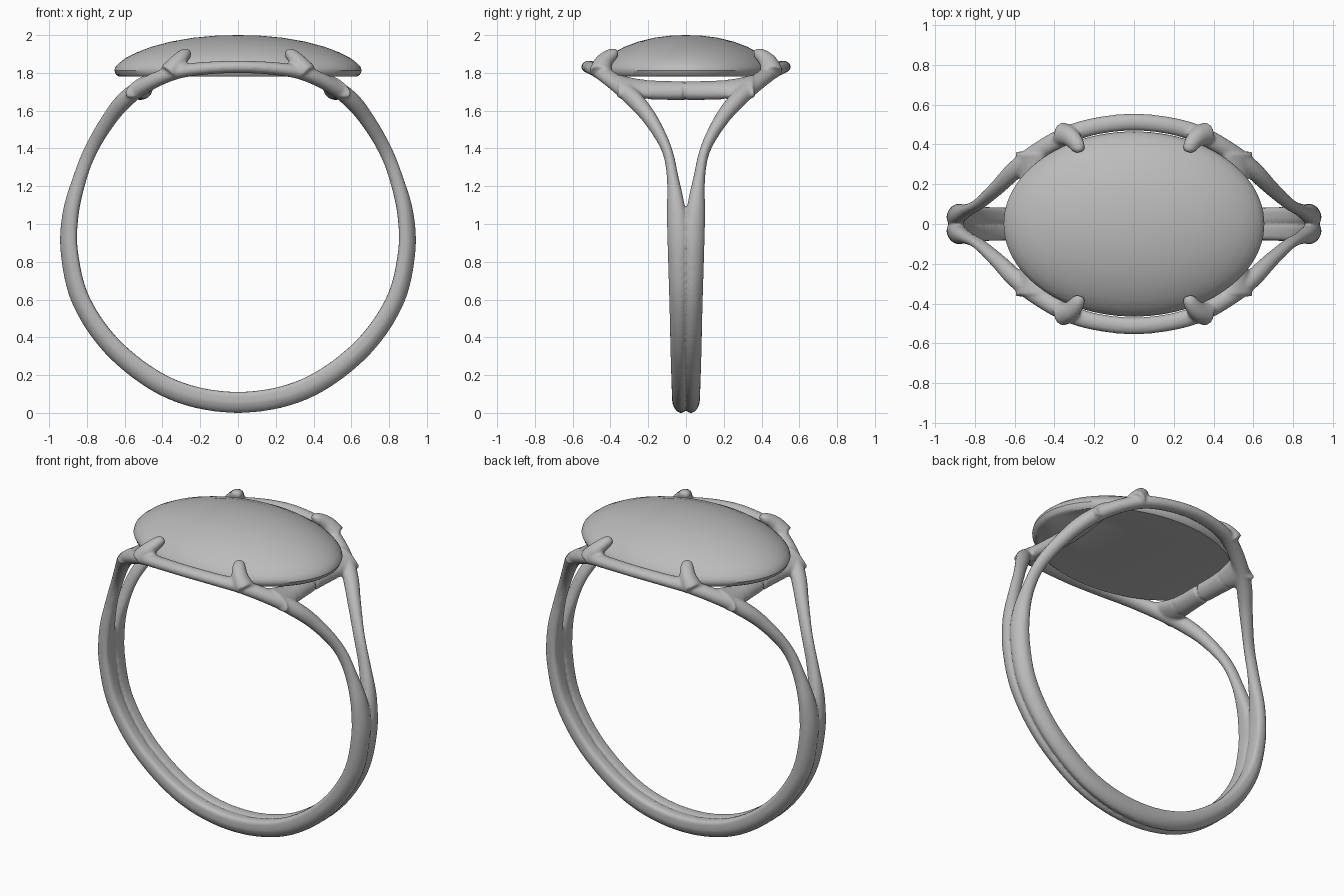
import bpy, bmesh, math
from mathutils import Vector

cube = bpy.data.objects.get("Cube")
if cube:
    bpy.data.objects.remove(cube, do_unlink=True)

grey = bpy.data.materials.new("plain grey")
grey.use_nodes = True
grey.diffuse_color = (0.5, 0.5, 0.5, 1)
grey.node_tree.nodes["Principled BSDF"].inputs["Base Color"].default_value = (0.5, 0.5, 0.5, 1)

CENTRE = Vector((0, 0, 0.96))   # centre of the finger hole


def spline(st, closed, steps=8):
    """Catmull-Rom samples through stations (x, y, z, half width, half thickness)."""
    n = len(st)
    pick = (lambda i: st[i % n]) if closed else (lambda i: st[max(0, min(n - 1, i))])
    out = []
    for i in range(n if closed else n - 1):
        p = [pick(i + k) for k in (-1, 0, 1, 2)]
        for j in range(steps):
            t = j / steps
            out.append([0.5 * (2 * b + (c - a) * t + (2 * a - 5 * b + 4 * c - d) * t * t
                               + (3 * b - a - 3 * c + d) * t ** 3) for a, b, c, d in zip(*p)])
    if not closed:
        out.append(list(st[-1]))
    return out


def finish(name, bm):
    bmesh.ops.recalc_face_normals(bm, faces=bm.faces)
    me = bpy.data.meshes.new(name)
    bm.to_mesh(me)
    bm.free()
    me.materials.append(grey)
    ob = bpy.data.objects.new(name, me)
    bpy.context.collection.objects.link(ob)
    return ob


def sweep(name, stations, closed=False, side=0, sides=24):
    """Sweep a rounded section; side keeps a band half on its own side of y = 0."""
    pts = spline(stations, closed)
    n = len(pts)
    bm = bmesh.new()
    rings = []
    for i, (x, y, z, w, t) in enumerate(pts):
        p = Vector((x, y, z))
        a = pts[(i - 1) % n] if closed else pts[max(i - 1, 0)]
        b = pts[(i + 1) % n] if closed else pts[min(i + 1, n - 1)]
        tan = (Vector(b[:3]) - Vector(a[:3])).normalized()
        out = p - CENTRE
        out.y = 0
        out = (out - tan * out.dot(tan)).normalized()
        wide = tan.cross(out)
        if wide.y < 0:
            wide.negate()
        low = max(0, min(1, (1.25 - z) / 0.3)) if side else 0   # 1 in the solid band
        ring = []
        for k in range(sides):
            ang = math.tau * k / sides
            c, s = math.cos(ang), math.sin(ang)
            e = 1 - 0.55 * low if s < 0 else 1                  # flat inner face
            u = w * math.copysign(abs(c) ** e, c) - side * 0.3 * w * low * max(s, 0)
            v = t * math.copysign(abs(s) ** e, s)
            q = p + wide * u + out * v
            if side and q.y * side < -0.004:
                q.y = -0.004 * side
            ring.append(bm.verts.new(q))
        rings.append(ring)
    for i in range(n if closed else n - 1):
        r0, r1 = rings[i], rings[(i + 1) % n]
        for k in range(sides):
            m = (k + 1) % sides
            bm.faces.new((r0[k], r0[m], r1[m], r1[k]))
    if not closed:
        bm.faces.new(rings[0])
        bm.faces.new(rings[-1])
    return finish(name, bm)


# Split band: each half runs from the base up the shoulders and under the stone
half = [(0, .036, .055, .037, .056), (.345, .037, .122, .039, .055),
        (.638, .04, .322, .042, .052), (.825, .043, .58, .045, .049),
        (.892, .047, .84, .049, .046), (.887, .051, 1.05, .05, .043),
        (.835, .071, 1.25, .031, .037), (.775, .104, 1.4, .028, .037),
        (.685, .185, 1.55, .038, .04), (.60, .27, 1.655, .046, .045),
        (.5, .352, 1.73, .046, .042), (.35, .44, 1.797, .046, .038),
        (.2, .49, 1.822, .043, .034), (0, .512, 1.832, .043, .033)]
loop = half + [(-s[0],) + s[1:] for s in half[-2:0:-1]]
parts = []
for sy in (1, -1):
    parts.append(sweep("band_half", [(x, y * sy, z, w, t) for x, y, z, w, t in loop], True, sy))

for sx in (1, -1):
    # Bridge joining both rails beneath the stone, flared at its ends
    bridge = [(.52, .36, 1.73, .09, .04), (.515, .25, 1.715, .07, .042),
              (.51, .14, 1.708, .06, .045), (.505, 0, 1.706, .058, .046)]
    bridge += [(x, -y, z, w, t) for x, y, z, w, t in bridge[-2::-1]]
    parts.append(sweep("bridge", [(x * sx, y, z, w, t) for x, y, z, w, t in bridge]))
    # Claws curling over the rim of the stone
    for sy in (1, -1):
        claw = [(.37, .455, 1.80, .06, .05), (.325, .44, 1.85, .05, .045),
                (.295, .41, 1.885, .042, .036), (.278, .38, 1.9, .034, .03),
                (.272, .362, 1.9, .02, .018)]
        parts.append(sweep("claw", [(x * sx, y * sy, z, w, t) for x, y, z, w, t in claw]))

# Fuse the metal into one softly blended casting
bpy.ops.object.select_all(action='DESELECT')
for ob in parts:
    ob.select_set(True)
metal = parts[0]
bpy.context.view_layer.objects.active = metal
bpy.ops.object.join()
metal.name = "ring_metal"
fuse = metal.modifiers.new("fuse", 'REMESH')
fuse.mode = 'VOXEL'
fuse.voxel_size = 0.009
fuse.use_smooth_shade = True
soften = metal.modifiers.new("soften", 'SMOOTH')
soften.factor = 0.5
soften.iterations = 5

# Oval domed stone with a flat underside: (scale of outline, height)
profile = [(.962, 1.78), (.985, 1.79), (1, 1.812), (.992, 1.83), (.965, 1.85), (.91, 1.878),
           (.82, 1.908), (.7, 1.938), (.54, 1.966), (.36, 1.986), (.18, 1.997)]
bm = bmesh.new()
N = 96
rings = [[bm.verts.new((.655 * r * math.cos(math.tau * k / N), .465 * r * math.sin(math.tau * k / N), z))
          for k in range(N)] for r, z in profile]
for r0, r1 in zip(rings, rings[1:]):
    for k in range(N):
        m = (k + 1) % N
        bm.faces.new((r0[k], r0[m], r1[m], r1[k]))
bm.faces.new(rings[0])
top = bm.verts.new((0, 0, 2))
for k in range(N):
    bm.faces.new((rings[-1][k], rings[-1][(k + 1) % N], top))
stone = finish("stone", bm)
bpy.ops.object.select_all(action='DESELECT')
stone.select_set(True)
bpy.context.view_layer.objects.active = stone
bpy.ops.object.shade_smooth_by_angle(angle=math.radians(35))
